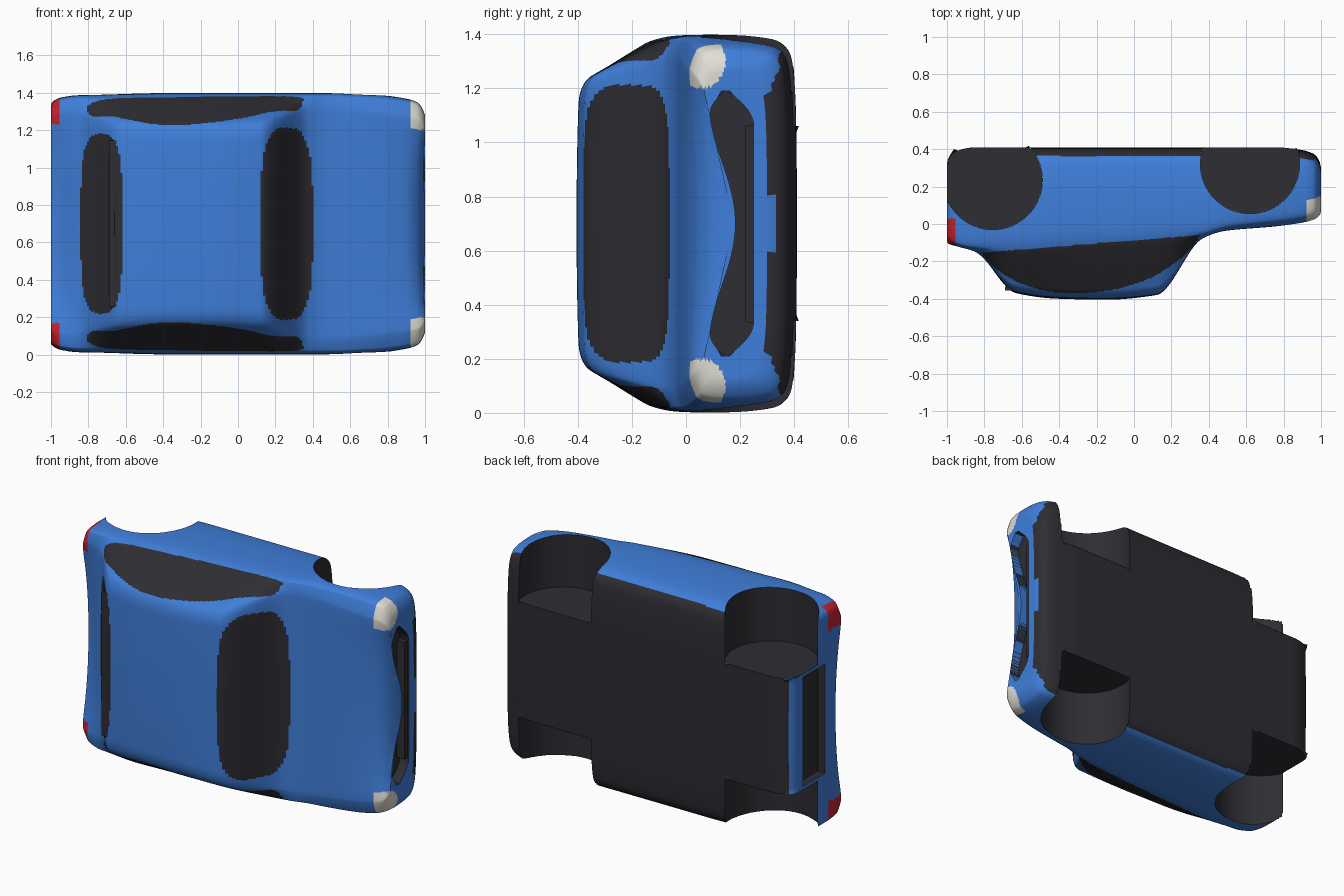
import bpy, bmesh, math
from mathutils import Vector

if "Cube" in bpy.data.objects:
    bpy.data.objects.remove(bpy.data.objects["Cube"], do_unlink=True)

HALF = 0.7  # half of the car's width; the car lies on its side


def material(name, rgb):
    m = bpy.data.materials.new(name)
    m.use_nodes = True
    m.diffuse_color = (*rgb, 1)
    m.node_tree.nodes["Principled BSDF"].inputs["Base Color"].default_value = (*rgb, 1)
    return m


MATS = [material("blue_paint", (0.05, 0.21, 0.70)),
        material("dark_trim", (0.026, 0.026, 0.033)),
        material("lamp_white", (0.74, 0.73, 0.66)),
        material("lamp_red", (0.55, 0.015, 0.03))]
PAINT, DARK, WHITE, RED = range(4)


def place(u, h, w):
    """Car length, height and width to world axes."""
    return Vector((u, -h, w + HALF))


def make_object(name, bm):
    me = bpy.data.meshes.new(name)
    bm.to_mesh(me)
    bm.free()
    for m in MATS:
        me.materials.append(m)
    bpy.context.collection.objects.link(bpy.data.objects.new(name, me))


def loft(bm, rings):
    """Closed skin over rings of (length, outline); outlines run anticlockwise."""
    loops = [[bm.verts.new(place(u, h, w)) for w, h in pts] for u, pts in rings]
    for a, b in zip(loops, loops[1:]):
        for i in range(len(a)):
            j = (i + 1) % len(a)
            bm.faces.new((a[i], a[j], b[j], b[i]))
    bm.faces.new(loops[0][::-1])
    bm.faces.new(loops[-1])
    bm.normal_update()


# Body stations: length, floor, belt, top edge, half width, top half width, crown
STATIONS = [
    (-1.00, -.31, .06, .10, .63, .55, -.06),
    (-.99, -.35, .07, .11, .655, .57, -.06),
    (-.95, -.39, .10, .12, .675, .58, -.05),
    (-.85, -.41, .12, .15, .69, .57, -.01),
    (-.63, -.41, .12, .36, .695, .53, .01),
    (-.40, -.41, .10, .39, .70, .52, .01),
    (-.15, -.41, .09, .395, .70, .52, .01),
    (.12, -.41, .07, .375, .70, .53, .005),
    (.37, -.41, .045, .075, .70, .60, .0),
    (.50, -.41, .01, .035, .70, .60, .0),
    (.75, -.41, -.02, .015, .69, .58, -.01),
    (.90, -.395, -.04, -.005, .67, .56, -.03),
    (.96, -.375, -.06, -.02, .65, .55, -.06),
    (.99, -.34, -.08, -.04, .61, .53, -.10),
    (1.00, -.30, -.10, -.06, .58, .50, -.12),
]


def slopes(col):
    """Monotone tangents, so that the curves never overshoot."""
    us = [s[0] for s in STATIONS]
    d = [(col[i + 1] - col[i]) / (us[i + 1] - us[i]) for i in range(len(us) - 1)]
    mid = [2 * a * b / (a + b) if a * b > 0 else 0 for a, b in zip(d, d[1:])]
    return [d[0]] + mid + [d[-1]]


COLS = list(zip(*STATIONS))[1:]
TANS = [slopes(c) for c in COLS]


def station(u):
    i = max(k for k in range(len(STATIONS) - 1) if STATIONS[k][0] <= u + 1e-9)
    a, b = STATIONS[i][0], STATIONS[i + 1][0]
    t, L = (u - a) / (b - a), b - a
    return [(2 * t**3 - 3 * t**2 + 1) * c[i] + (t**3 - 2 * t**2 + t) * L * m[i]
            + (3 * t**2 - 2 * t**3) * c[i + 1] + (t**3 - t**2) * L * m[i + 1]
            for c, m in zip(COLS, TANS)]


def section(u):
    """Closed rounded cross-section as (width, height) pairs."""
    low, belt, top, wide, roof, crown = station(u)
    half = [(0, low), (.3 * wide, low), (.75 * wide, low + .005), (wide - .03, low + .03),
            (wide - .005, low + (belt - low) * .35), (wide, low + (belt - low) * .75),
            (wide - .01, belt)]
    for t in (.33, .67):
        half.append((wide - .01 + (roof - wide + .01) * t, belt + (top - belt) * t + .004))
    half += [(roof, top), (.67 * roof, top + .6 * crown), (.33 * roof, top + .92 * crown),
             (0, top + crown)]
    pts = half + [(-w, h) for w, h in half[-2:0:-1]]
    for _ in range(4):
        pts = [(p[0] + (q[0] - p[0]) * k, p[1] + (q[1] - p[1]) * k)
               for p, q in zip(pts, pts[1:] + pts[:1]) for k in (.25, .75)]
    return pts


def paint_rule(c, n):
    u, h, w = c.x, -c.y, abs(c.z - HALF)
    # floor, sills and chin
    chin = -.325 + .08 * w if w < .45 else -.289 - .45 * (w - .45)
    if h < -.378 or (n.y > .7 and h < -.28) or (u > .9 and h < chin):
        return DARK
    # lamps
    if u > .925 and ((w - .6) / .1) ** 2 + ((h + .055) / .09) ** 2 < 1:
        return WHITE
    if u < -.955 and .53 < w and -.03 < h:
        return RED
    # windscreen and rear window
    if h > .03 and abs((u - .26) / .14) ** 2.8 + (w / .515) ** 3.5 < 1:
        return DARK
    if h > .12 and abs((u + .73) / .11) ** 3 + (w / .48) ** 4 < 1:
        return DARK
    # side windows
    s = abs((u + .23) / .58)
    belt = .06 - .08 * (u - .35)
    if w > .53 and s < 1 and belt < h < belt + .26 * (1 - s ** 2.2) ** .75:
        return DARK
    return PAINT


def cut_opening(bm, inside, snap, axis, depth):
    """Remove the skin inside an opening and run walls from its rim to a depth."""
    gone = {f for f in bm.faces if inside(f.calc_center_median())}
    rim = {e for f in gone for e in f.edges if any(g not in gone for g in e.link_faces)}
    verts = {v for e in rim for v in e.verts}
    for v in verts:
        snap(v.co)
    bmesh.ops.delete(bm, geom=list(gone), context="FACES")
    inner = {}
    for v in verts:
        co = v.co.copy()
        co[axis] = depth
        inner[v] = bm.verts.new(co)
    for e in rim:
        a = e.link_loops[0].vert
        b = e.other_vert(a)
        f = bm.faces.new((b, a, inner[a], inner[b]))
        f.normal_update()
        # the roof of the front intake stays painted
        f.material_index = PAINT if depth > .9 and axis == 0 and f.normal.y > .5 else DARK
        if f.calc_area() < 1e-7:
            bm.faces.remove(f)


def plate(bm, points):
    bm.faces.new([bm.verts.new(p) for p in points]).material_index = DARK


def cut_wheel_well(bm, u0, h0, side, r=.265, w0=.36):
    def inside(c):
        return math.hypot(c.x - u0, c.y + h0) < r and side * (c.z - HALF) > w0

    def snap(co):
        d = math.hypot(co.x - u0, co.y + h0)
        if abs(d - r) < .02:
            co.x = max(-1, u0 + (co.x - u0) * r / d)
            co.y = -h0 + (co.y + h0) * r / d
        if abs(side * (co.z - HALF) - w0) < .02:
            co.z = HALF + side * w0

    cut_opening(bm, inside, snap, 2, HALF + side * w0)
    points = []
    for i in range(64):
        a = side * math.tau * i / 64
        u = max(-1, u0 + r * math.cos(a))
        points.append(place(u, max(station(u)[0], h0 + r * math.sin(a)), side * w0))
    plate(bm, points[::-1])


def intake_limits(w):
    """Lower and upper edge of the front intake, drooping in the middle."""
    w = abs(w)
    low = -.25 + .1 * max(0, (w - .36) / .13) ** 2
    high = -.135 - .048 * math.cos(math.pi * w / .45) - .06 * max(0, (w - .4) / .09) ** 2
    return low, high


def recess_limits(w):
    return -.28, -.06


def cut_slot(bm, limits, half, end, depth):
    """Cut a wide slot into the front (end 1) or the rear (end -1)."""
    def inside(c):
        low, high = limits(c.z - HALF)
        return end * c.x > .94 and abs(c.z - HALF) < half and low < -c.y < high

    def snap(co):
        w = co.z - HALF
        if abs(abs(w) - half) < .015:
            co.z = HALF + math.copysign(half, w)
        edge = min(limits(w), key=lambda h: abs(h + co.y))
        if abs(edge + co.y) < .015:
            co.y = -edge

    cut_opening(bm, inside, snap, 0, depth)
    ws = [half * (i / 20 - 1) for i in range(41)]
    plate(bm, [place(depth, limits(w)[0] - .005, w) for w in ws]
          + [place(depth, limits(w)[1] + .005, w) for w in ws[::-1]])


def build_body():
    bm = bmesh.new()
    steps, cap = 180, 36
    rings = []
    for i in range(steps + 1):
        t = 2 * i / steps - 1
        u = max(-1, min(1, .65 * t + .35 * math.sin(math.pi * t / 2)))
        rings.append((u, section(u)))

    def shrunk(u, pts):
        mid = sum(h for _, h in pts) / len(pts)
        return [(u, [(w * k / cap, mid + (h - mid) * k / cap) for w, h in pts])
                for k in range(cap - 1, 0, -1)]

    loft(bm, shrunk(*rings[0])[::-1] + rings + shrunk(*rings[-1]))
    for f in bm.faces:
        f.material_index = paint_rule(f.calc_center_median(), f.normal)
    for side in (-1, 1):
        cut_wheel_well(bm, -.755, -.235, side)
        cut_wheel_well(bm, .62, -.32, side)
    cut_slot(bm, intake_limits, .49, 1, .94)
    cut_slot(bm, recess_limits, .34, -1, -.95)
    # smooth skin with sharp rims
    bm.normal_update()
    for f in bm.faces:
        f.smooth = True
    for e in bm.edges:
        e.smooth = e.calc_face_angle(0) < math.radians(35)
    make_object("car_body", bm)


def bar(name, u0, u1, h0, h1, w):
    bm = bmesh.new()
    outline = [(-w, h0), (w, h0), (w, h1), (-w, h1)]
    loft(bm, [(u0, outline), (u1, outline)])
    for f in bm.faces:
        f.material_index = DARK
    make_object(name, bm)


build_body()
# Rear wing and intake bar
bar("rear_wing", -.69, -.57, .335, .355, .445)
bar("intake_bar", .93, .99, -.26, -.22, .365)
